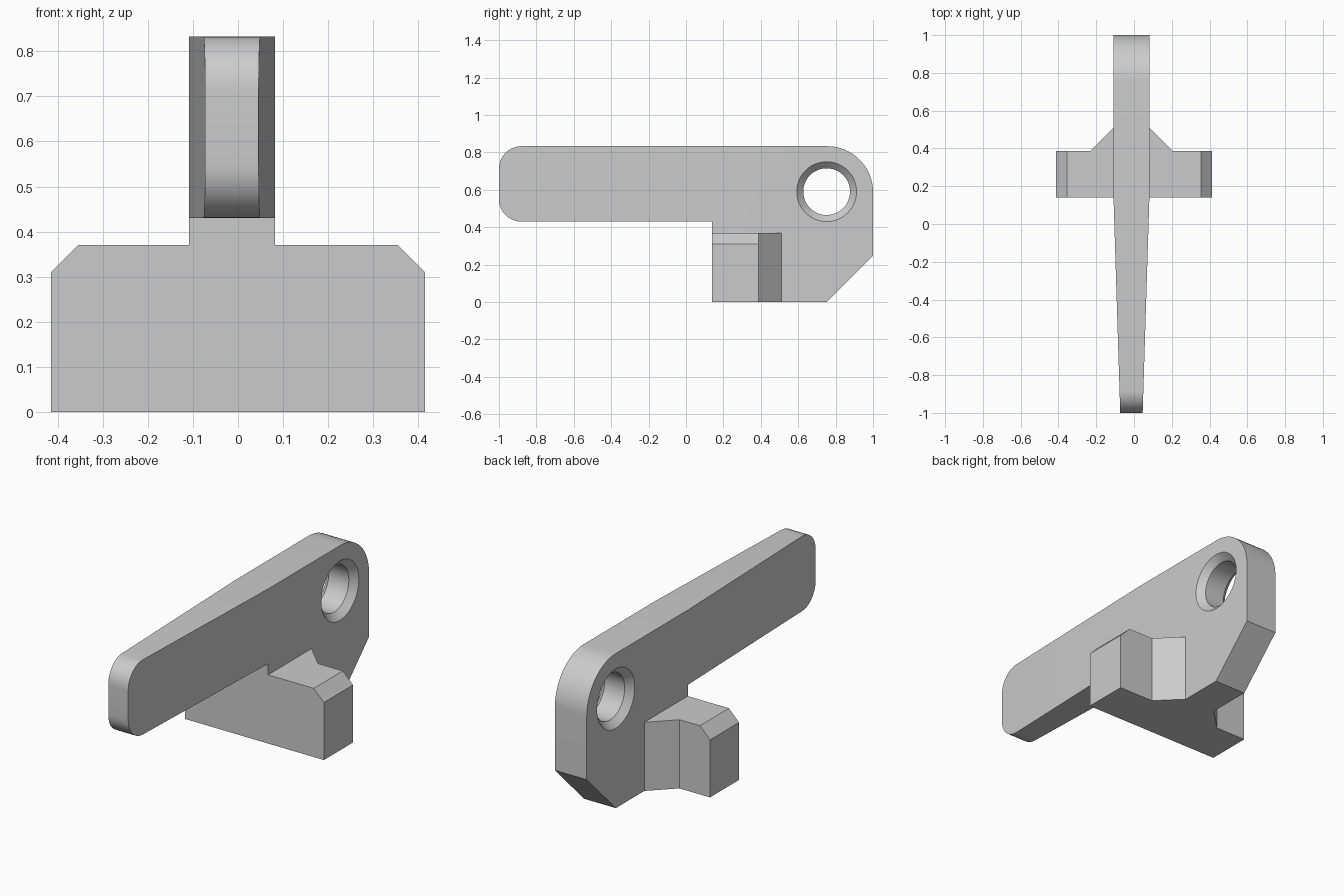
import bpy, bmesh, math
from mathutils import Vector

if "Cube" in bpy.data.objects:
    bpy.data.objects.remove(bpy.data.objects["Cube"])

grey = bpy.data.materials.new("light grey")
grey.diffuse_color = (0.6, 0.6, 0.6, 1)
grey.use_nodes = True
grey.node_tree.nodes["Principled BSDF"].inputs["Base Color"].default_value = grey.diffuse_color

MID, HALF = -0.0135, 0.095           # arm centre line and half thickness
TAPER_Y, HOLE_Y, HOLE_Z = 0.14, 0.752, 0.59


def arc(cy, cz, r, a0, a1, n):
    return [(cy + r * math.cos(math.radians(a0 + (a1 - a0) * i / n)),
             cz + r * math.sin(math.radians(a0 + (a1 - a0) * i / n))) for i in range(n + 1)]


def prism(points, offset):
    bm = bmesh.new()
    face = bm.faces.new([bm.verts.new(p) for p in points])
    ext = bmesh.ops.extrude_face_region(bm, geom=[face])
    bmesh.ops.translate(bm, vec=offset, verts=[v for v in ext["geom"] if isinstance(v, bmesh.types.BMVert)])
    return bm


def finish(bm, name):
    bmesh.ops.recalc_face_normals(bm, faces=bm.faces[:])
    mesh = bpy.data.meshes.new(name)
    bm.to_mesh(mesh)
    bm.free()
    ob = bpy.data.objects.new(name, mesh)
    bpy.context.collection.objects.link(ob)
    mesh.materials.append(grey)
    return ob


def combine(target, other, operation):
    mod = target.modifiers.new(operation, 'BOOLEAN')
    mod.operation, mod.solver, mod.object = operation, 'EXACT', other
    bpy.context.view_layer.objects.active = target
    bpy.ops.object.modifier_apply(modifier=mod.name)
    bpy.data.objects.remove(other)


# Arm: side profile extruded across, thinning toward the front
profile = ([(0.14, 0.0), (0.752, 0.0), (1.0, 0.248)]
           + arc(0.755, 0.588, 0.245, 0, 90, 16)
           + arc(-0.88, 0.713, 0.12, 90, 180, 10)
           + arc(-0.88, 0.55, 0.12, 180, 270, 10)
           + [(0.14, 0.43)])
bm = prism([(MID - HALF, y, z) for y, z in profile], (2 * HALF, 0, 0))
bmesh.ops.bisect_plane(bm, geom=bm.verts[:] + bm.edges[:] + bm.faces[:],
                       plane_co=(0, TAPER_Y, 0), plane_no=(0, 1, 0), dist=1e-5)
for v in bm.verts:
    t = max(0, (TAPER_Y - v.co.y) / (TAPER_Y + 1))
    v.co.x = MID + (v.co.x - MID) * (1 - 0.375 * t)
arm = finish(bm, "lever_arm")

# Cross bar with rear gussets and bevelled upper ends
plan = [(-0.414, 0.14), (0.414, 0.14), (0.414, 0.387), (0.205, 0.387),
        (MID + HALF, 0.51), (MID - HALF, 0.51), (-0.232, 0.387), (-0.414, 0.387)]
bm = prism([(x, y, 0) for x, y in plan], (0, 0, 0.37))
for s in (-1, 1):
    cut = bmesh.ops.bisect_plane(bm, geom=bm.verts[:] + bm.edges[:] + bm.faces[:],
                                 plane_co=(s * 0.414, 0, 0.31), plane_no=Vector((s, 0, 1)).normalized(),
                                 clear_outer=True)
    bmesh.ops.contextual_create(bm, geom=[e for e in cut["geom_cut"] if isinstance(e, bmesh.types.BMEdge)])
combine(arm, finish(bm, "cross_bar"), 'UNION')

# Pivot hole, countersunk on both sides
bm = bmesh.new()
rings = []
for x, r in ((-0.14, 0.205), (-0.06, 0.125), (0.06, 0.125), (0.14, 0.205)):
    rings.append([bm.verts.new((MID + x, HOLE_Y + y, HOLE_Z + z))
                  for y, z in arc(0, 0, r, 0, 360, 48)[:-1]])
for a, b in zip(rings, rings[1:]):
    for i in range(48):
        j = (i + 1) % 48
        bm.faces.new((a[i], a[j], b[j], b[i]))
bm.faces.new(rings[0])
bm.faces.new(rings[-1])
combine(arm, finish(bm, "pivot_hole"), 'DIFFERENCE')

bpy.ops.object.select_all(action='DESELECT')
arm.select_set(True)
bpy.context.view_layer.objects.active = arm
bpy.ops.object.shade_smooth_by_angle(angle=math.radians(30))
